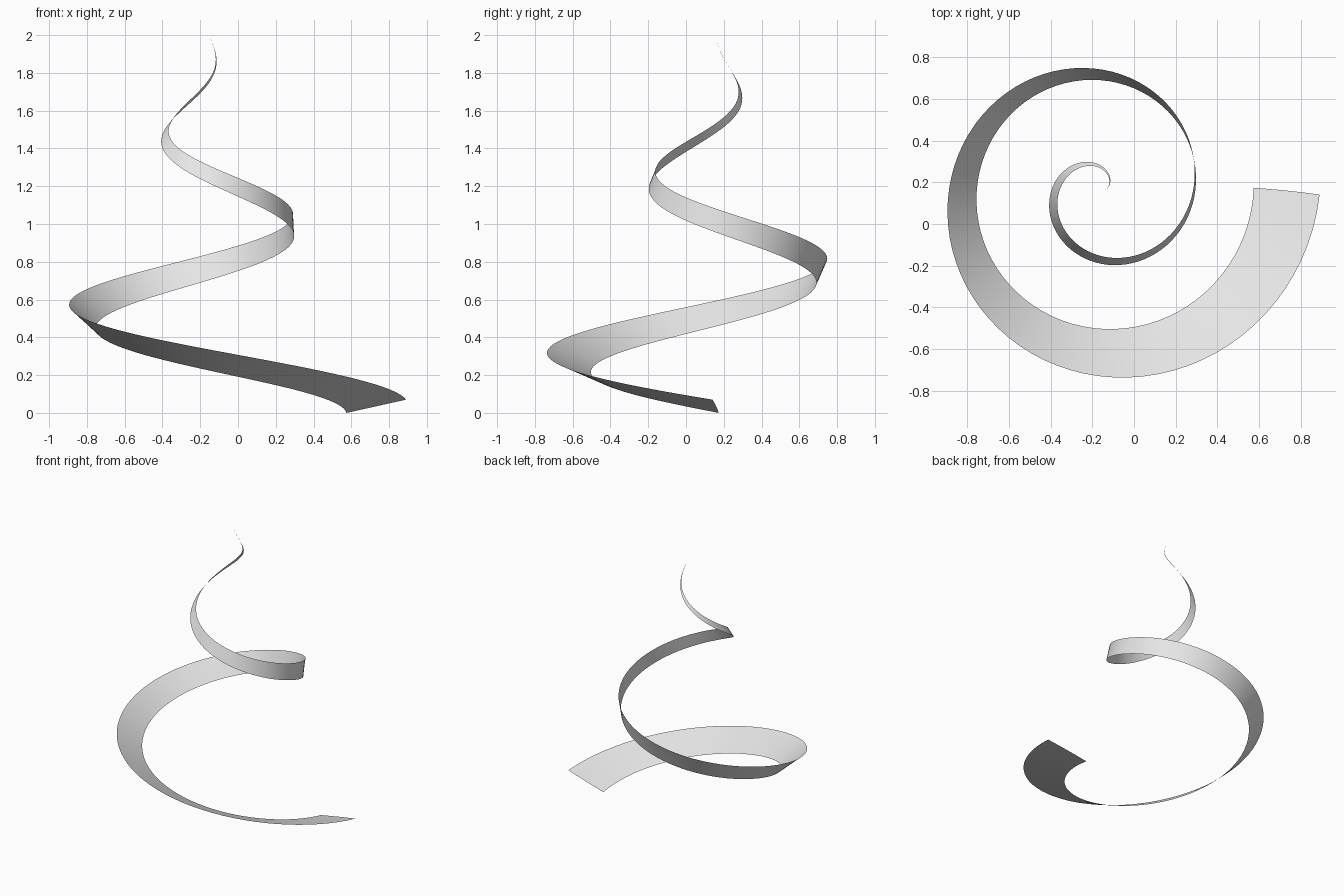
import bpy, bmesh, math

cube = bpy.data.objects.get("Cube")
if cube:
    bpy.data.objects.remove(cube, do_unlink=True)

APEX_X, APEX_Y = -0.155, 0.16
START_RADIUS, START_Z, TOP_Z = 0.887, 0.035, 2.0
TURNS, STEPS, ACROSS = 2, 160, 4

# Half width of the ribbon at every quarter turn: outward part and upward part
OUTWARD = [0.158, 0.113, 0.066, 0.025, -0.006, -0.019, -0.020, -0.007, 0]
UPWARD = [0.035, 0.058, 0.070, 0.071, 0.064, 0.048, 0.026, 0.010, 0]


def smooth_value(keys, t):
    """Catmull-Rom interpolation through evenly spaced keys."""
    s = t * (len(keys) - 1)
    i = min(int(s), len(keys) - 2)
    f = s - i
    b, c = keys[i], keys[i + 1]
    a = keys[i - 1] if i else 2 * b - c
    d = keys[i + 2] if i + 2 < len(keys) else 2 * c - b
    return b + f * (c - a + f * (2 * a - 5 * b + 4 * c - d + f * (3 * (b - c) + d - a))) / 2


def ribbon_point(t, side):
    """Point at t along the conical helix, side from -1 to 1 across the ribbon."""
    radius = START_RADIUS * (1 - t) + side * smooth_value(OUTWARD, t)
    angle = -TURNS * math.tau * t - side * math.radians(1.05) * (1 - t)
    z = START_Z + (TOP_Z - START_Z) * t + side * smooth_value(UPWARD, t)
    return (APEX_X + radius * math.cos(angle), APEX_Y + radius * math.sin(angle), z)


# Material
grey = bpy.data.materials.new("light_grey")
grey.use_nodes = True
grey.diffuse_color = (0.8, 0.8, 0.8, 1)
grey.node_tree.nodes["Principled BSDF"].inputs["Base Color"].default_value = (0.8, 0.8, 0.8, 1)

# Tapering, twisting ribbon
bm = bmesh.new()
rows = []
for i in range(STEPS + 1):
    t = i / STEPS
    rows.append([bm.verts.new(ribbon_point(t, 2 * j / ACROSS - 1)) for j in range(ACROSS + 1)])
for lower, upper in zip(rows, rows[1:]):
    for j in range(ACROSS):
        bm.faces.new((lower[j], upper[j], upper[j + 1], lower[j + 1]))
bmesh.ops.remove_doubles(bm, verts=bm.verts, dist=1e-5)
bmesh.ops.reverse_faces(bm, faces=bm.faces)

mesh = bpy.data.meshes.new("spiral_ribbon")
bm.to_mesh(mesh)
bm.free()
mesh.materials.append(grey)
for face in mesh.polygons:
    face.use_smooth = True
ribbon = bpy.data.objects.new("spiral_ribbon", mesh)
bpy.context.collection.objects.link(ribbon)
